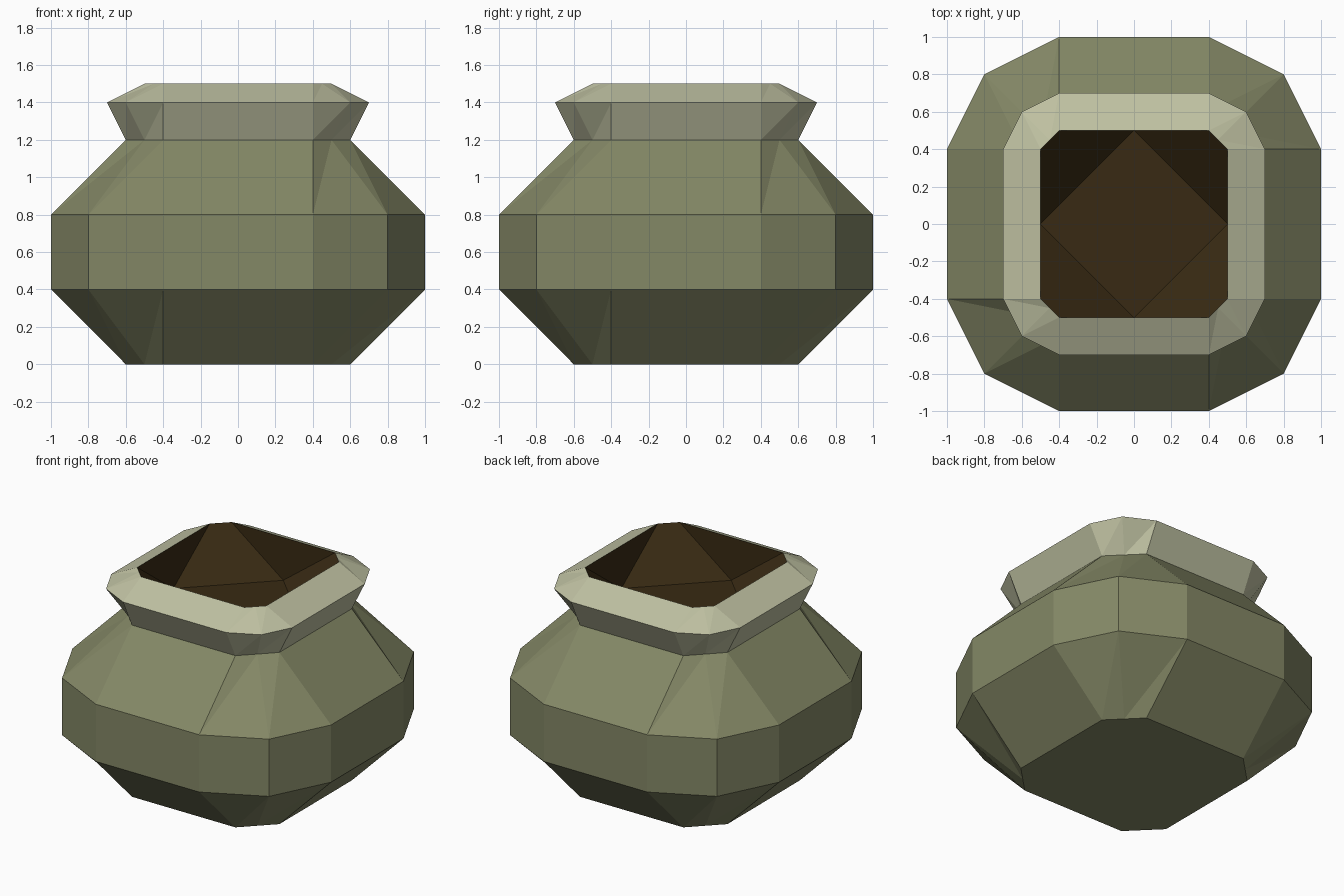
import bpy, bmesh

if "Cube" in bpy.data.objects:
    bpy.data.objects.remove(bpy.data.objects["Cube"])


def material(name, rgb):
    m = bpy.data.materials.new(name)
    m.diffuse_color = (*rgb, 1)
    m.use_nodes = True
    m.node_tree.nodes["Principled BSDF"].inputs["Base Color"].default_value = m.diffuse_color
    return m


OLIVE = material("olive clay", (0.231, 0.246, 0.133))
PALE = material("pale rim clay", (0.515, 0.527, 0.356))
BROWN = material("dark brown inside", (0.0395, 0.0232, 0.0065))


def turn(x, y, k):
    """Rotate a point by k quarter turns."""
    for _ in range(k % 4):
        x, y = -y, x
    return x, y


def ring(bm, half, corner, z):
    """Twelve points, counter-clockwise: flat sides with a bevelled corner point."""
    quarter = [(half, 0.4), (corner, corner), (0.4, half)]
    return [bm.verts.new((*turn(x, y, k), z)) for k in range(4) for x, y in quarter]


def skin(bm, lower, upper):
    """Join two rings; corner panels are folded along one diagonal."""
    n = len(lower)
    for i in range(n):
        j = (i + 1) % n
        if i % 3 == 2:  # flat side
            bm.faces.new((lower[i], lower[j], upper[j], upper[i]))
        else:
            bm.faces.new((lower[i], lower[j], upper[j]))
            bm.faces.new((lower[i], upper[j], upper[i]))


def finish(bm, name, mat):
    me = bpy.data.meshes.new(name)
    bm.to_mesh(me)
    bm.free()
    me.materials.append(mat)
    ob = bpy.data.objects.new(name, me)
    bpy.context.collection.objects.link(ob)


def shell(name, mat, profile, base=False):
    bm = bmesh.new()
    rings = [ring(bm, *p) for p in profile]
    for a, b in zip(rings, rings[1:]):
        skin(bm, a, b)
    if base:
        bm.faces.new(rings[0][::-1])
    finish(bm, name, mat)


# Pot belly and flared collar: (half width, corner, height)
shell("pot_body", OLIVE, [(0.6, 0.5, 0), (1, 0.8, 0.4), (1, 0.8, 0.8), (0.6, 0.5, 1.2)], True)
shell("pot_rim", PALE, [(0.6, 0.5, 1.2), (0.7, 0.6, 1.4), (0.5, 0.45, 1.5)])

# Hollow: sloping corners down to a diamond floor
bm = bmesh.new()
top = ring(bm, 0.5, 0.45, 1.5)
floor = [bm.verts.new((*turn(0.5, 0, k), 1.2)) for k in range(4)]
bm.faces.new(floor)
for k in range(4):
    nxt = floor[(k + 1) % 4]
    bm.faces.new((nxt, floor[k], top[3 * k], top[3 * k + 1], top[3 * k + 2]))
    bm.faces.new((nxt, top[3 * k + 2], top[(3 * k + 3) % 12]))
finish(bm, "pot_hollow", BROWN)
